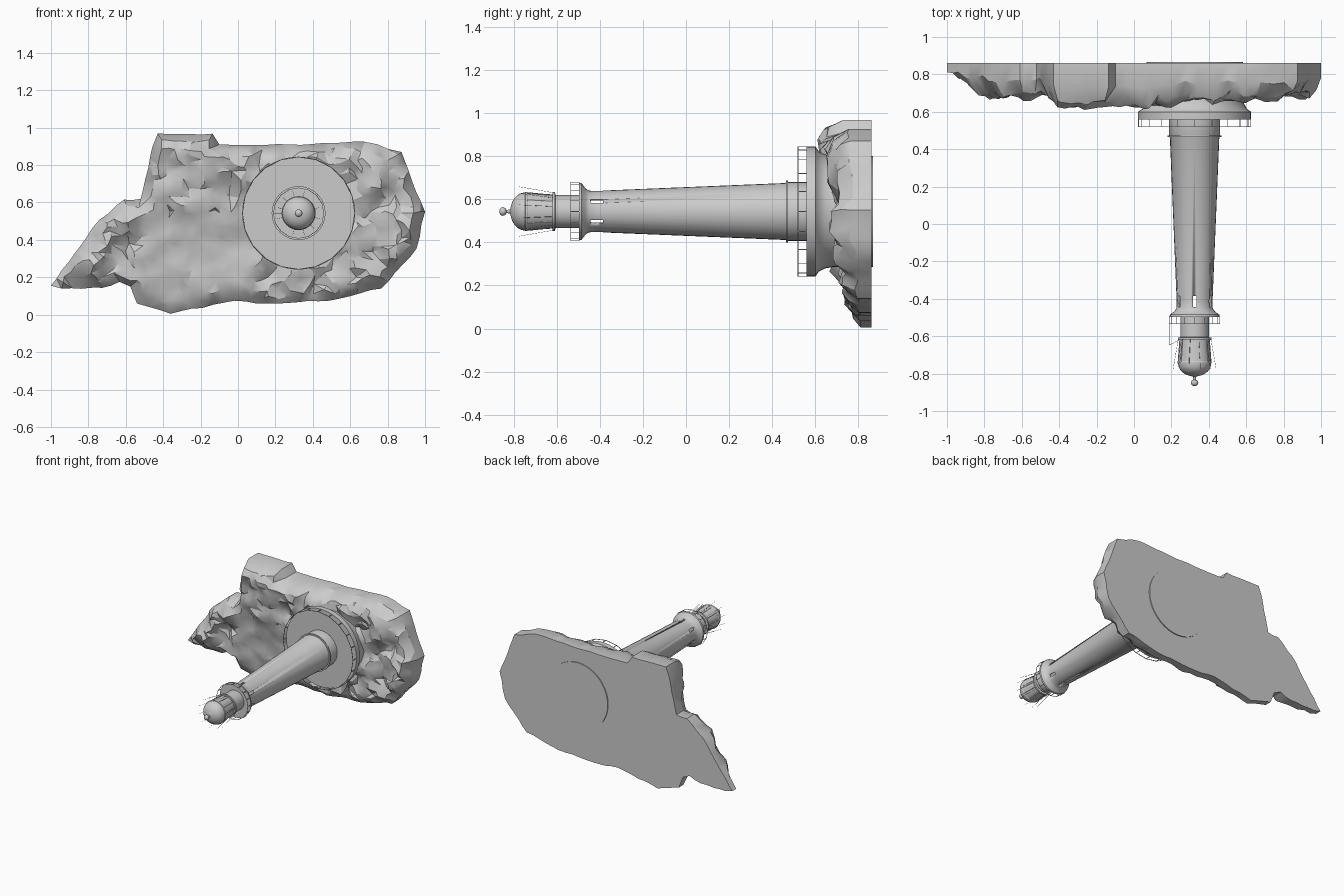
import bpy, bmesh, random
from math import sin, cos, pi, tau, radians
from mathutils import Vector, noise, geometry

if "Cube" in bpy.data.objects:
    bpy.data.objects.remove(bpy.data.objects["Cube"])

random.seed(4)
CX, CZ = 0.324, 0.543          # tower axis, running along y


def polar(r, a, y):
    return Vector((CX + r * cos(a), y, CZ + r * sin(a)))


def finish(name, bm, angle=30):
    bmesh.ops.recalc_face_normals(bm, faces=bm.faces)
    me = bpy.data.meshes.new(name)
    bm.to_mesh(me)
    bm.free()
    me.shade_smooth()
    me.set_sharp_from_angle(angle=radians(angle))
    ob = bpy.data.objects.new(name, me)
    bpy.context.collection.objects.link(ob)
    return ob


def lathe(name, profile, n=32, closed=False):
    """Revolve (radius, y) points about the tower axis."""
    bm = bmesh.new()
    rings = []
    for r, y in profile:
        rings.append([bm.verts.new(polar(r, tau * i / n, y)) for i in range(n)])
    pairs = list(zip(rings, rings[1:]))
    if closed:
        pairs.append((rings[-1], rings[0]))
    for a, b in pairs:
        for i in range(n):
            j = (i + 1) % n
            bm.faces.new((a[i], a[j], b[j], b[i]))
    if not closed:
        bm.faces.new(rings[0])
        bm.faces.new(rings[-1])
    return finish(name, bm)


def add_rod(bm, a, b, r, n=4):
    d = b - a
    u = d.orthogonal().normalized()
    v = d.normalized().cross(u)
    ends = [[bm.verts.new(p + r * (u * cos(tau * i / n) + v * sin(tau * i / n)))
             for i in range(n)] for p in (a, b)]
    for i in range(n):
        j = (i + 1) % n
        bm.faces.new((ends[0][i], ends[0][j], ends[1][j], ends[1][i]))
    bm.faces.new(ends[0])
    bm.faces.new(ends[1])


def railing(name, r, y0, y1, n, thick):
    bm = bmesh.new()
    for i in range(n):
        a, b = tau * i / n, tau * (i + 1) / n
        add_rod(bm, polar(r, a, y0), polar(r, a, y1), thick)
        add_rod(bm, polar(r, a, y1), polar(r, b, y1), thick)
    return finish(name, bm)


# Rock: outline in (x, z), with heights h toward the front
outline = [(-1, .155), (-.875, .326), (-.74, .508), (-.61, .615), (-.52, .62), (-.46, .89),
           (-.43, .968), (-.136, .968), (-.1, .91), (.275, .91), (.676, .925), (.874, .87),
           (.93, .716), (1, .55), (.954, .353), (.767, .14), (.49, .075), (.158, .06),
           (-.02, .075), (-.36, .005), (-.54, .06), (-.575, .15), (-.634, .176),
           (-.725, .144), (-.944, .14)]
heights = [(-.95, .18, .08), (-.82, .3, .17), (-.62, .5, .185), (-.65, .25, .13), (-.4, .9, .24),
           (-.2, .9, .24), (-.28, .68, .2), (-.08, .62, .17), (-.3, .3, .12), (-.35, .1, .09),
           (-.5, .4, .14), (0, .3, .13), (0, .85, .23), (.15, .85, .22), (.5, .88, .2),
           (.75, .8, .19), (.75, .5, .15), (.86, .47, .175), (.7, .3, .13), (.4, .12, .11),
           (.2, .12, .11)]
BACK = 0.86


def edge_distance(p):
    best = 9
    for i, a in enumerate(outline):
        a, b = Vector(a), Vector(outline[i - 1])
        t = max(0, min(1, (p - a).dot(b - a) / (b - a).length_squared))
        best = min(best, (p - a.lerp(b, t)).length)
    return best


def rock_height(p, d):
    ws = [(1 / ((p.x - x) ** 2 + (p.y - z) ** 2 + .002) ** 1.5, h) for x, z, h in heights]
    h = sum(w * v for w, v in ws) / sum(w for w, v in ws)
    rough = 1 if p.y > .55 or p.x > .1 or p.x < -.55 else .35
    h += rough * .05 * noise.noise(Vector((p.x * 9, p.y * 9, 3)))
    h += rough * random.uniform(-.012, .012)
    t = min(1, d / .075)
    return max(.03, min(.25, h * (.5 + .5 * t * (2 - t))))


border = []
for i, a in enumerate(outline):
    a, b = Vector(a), Vector(outline[(i + 1) % len(outline)])
    n = max(1, round((b - a).length / .06))
    for k in range(n):
        p = a.lerp(b, k / n)
        border.append(p + Vector((random.uniform(-.005, .005), random.uniform(-.005, .005))) * (k > 0))
inner = []
for ix in range(-24, 25):
    for iz in range(0, 24):
        p = Vector((ix * .042 + random.uniform(-.016, .016), iz * .042 + random.uniform(-.016, .016)))
        crossings = sum((a.y > p.y) != (b.y > p.y) and
                        p.x < a.x + (p.y - a.y) * (b.x - a.x) / (b.y - a.y)
                        for a, b in zip(border, border[1:] + border[:1]))
        if crossings % 2 and edge_distance(p) > .018:
            inner.append(p)
nb = len(border)
pts, _, tris, *_ = geometry.delaunay_2d_cdt(border + inner, [(i, (i + 1) % nb) for i in range(nb)],
                                            [], 1, 1e-5)
bm = bmesh.new()
top = [bm.verts.new((p.x, BACK - rock_height(p, edge_distance(p)), p.y)) for p in pts]
for f in tris:
    bm.faces.new([top[i] for i in f])
rim = [e for e in bm.edges if e.is_boundary]
ext = bmesh.ops.extrude_edge_only(bm, edges=rim)["geom"]
for v in ext:
    if isinstance(v, bmesh.types.BMVert):
        v.co.y = BACK
bmesh.ops.holes_fill(bm, edges=[e for e in bm.edges if e.is_boundary], sides=0)
finish("rock_base", bm, 28)

# Foundation and lower terrace
lathe("foundation", [(.258, .867), (.258, .68), (.264, .645), (.28, .615), (.302, .6), (.302, .56)], 40)
railing("terrace_railing", .3, .56, .52, 20, .0025)

# Tower shell, with six windows cut below the gallery
tower = lathe("tower", [(.137, .57), (.137, .47), (.132, .46), (.096, -.41), (.097, -.45),
                        (.106, -.465), (.132, -.485), (.134, -.497), (.07, -.497),
                        (.085, -.44), (.12, .46), (.12, .57)], 32, closed=True)
bm = bmesh.new()
for k in range(6):
    a = pi / 6 + k * pi / 3
    d = Vector((cos(a), 0, sin(a)))
    s = Vector((-sin(a), 0, cos(a))) * .009
    c = []
    for r in (.06, .15):
        o = Vector((CX, 0, CZ)) + d * r
        c.append([bm.verts.new(o + s * q + Vector((0, y, 0)))
                  for q, y in ((-1, -.385), (1, -.385), (1, -.443), (-1, -.443))])
    for i in range(4):
        j = (i + 1) % 4
        bm.faces.new((c[0][i], c[0][j], c[1][j], c[1][i]))
    bm.faces.new(c[0])
    bm.faces.new(c[1])
cutter = finish("window_cutter", bm)
cutter.hide_render = True
cutter.hide_viewport = True
mod = tower.modifiers.new("windows", "BOOLEAN")
mod.operation = "DIFFERENCE"
mod.object = cutter
lathe("tower_band", [(.13, .474), (.144, .474), (.144, .464), (.13, .464)], 32, closed=True)

# Gallery, watch room and lantern
railing("gallery_railing", .135, -.495, -.534, 16, .002)
lathe("watch_room", [(.076, -.49), (.076, -.605), (.09, -.608), (.09, -.62), (.08, -.62)])
lathe("lantern", [(.079, -.615), (.082, -.66), (.087, -.71), (.089, -.738)], 20)
bm = bmesh.new()
for i in range(10):
    a = tau * i / 10
    add_rod(bm, polar(.08, a, -.62), polar(.089, a, -.738), .002)
finish("lantern_bars", bm)
dome = [(.088, -.733), (.091, -.738), (.091, -.745)]
dome += [(.088 * cos(t * pi / 16), -.747 - .068 * sin(t * pi / 16)) for t in range(8)]
dome += [(.009, -.817), (.007, -.838)]
dome += [(.019 * sin(t * pi / 8) + .001, -.849 + .017 * cos(t * pi / 8)) for t in range(1, 9)]
lathe("dome_and_finial", dome)

# Thin outer rods round the lantern, and a bracket beside it
bm = bmesh.new()
for i in range(12):
    a = tau * (i + .5) / 12
    add_rod(bm, polar(.09, a, -.615), polar(.119, a, -.775), .0009, 3)
add_rod(bm, polar(.135, pi, -.53), polar(.135, pi, -.648), .001)
add_rod(bm, polar(.135, pi, -.648), polar(.075, pi, -.615), .0015)
finish("lantern_stays", bm)
